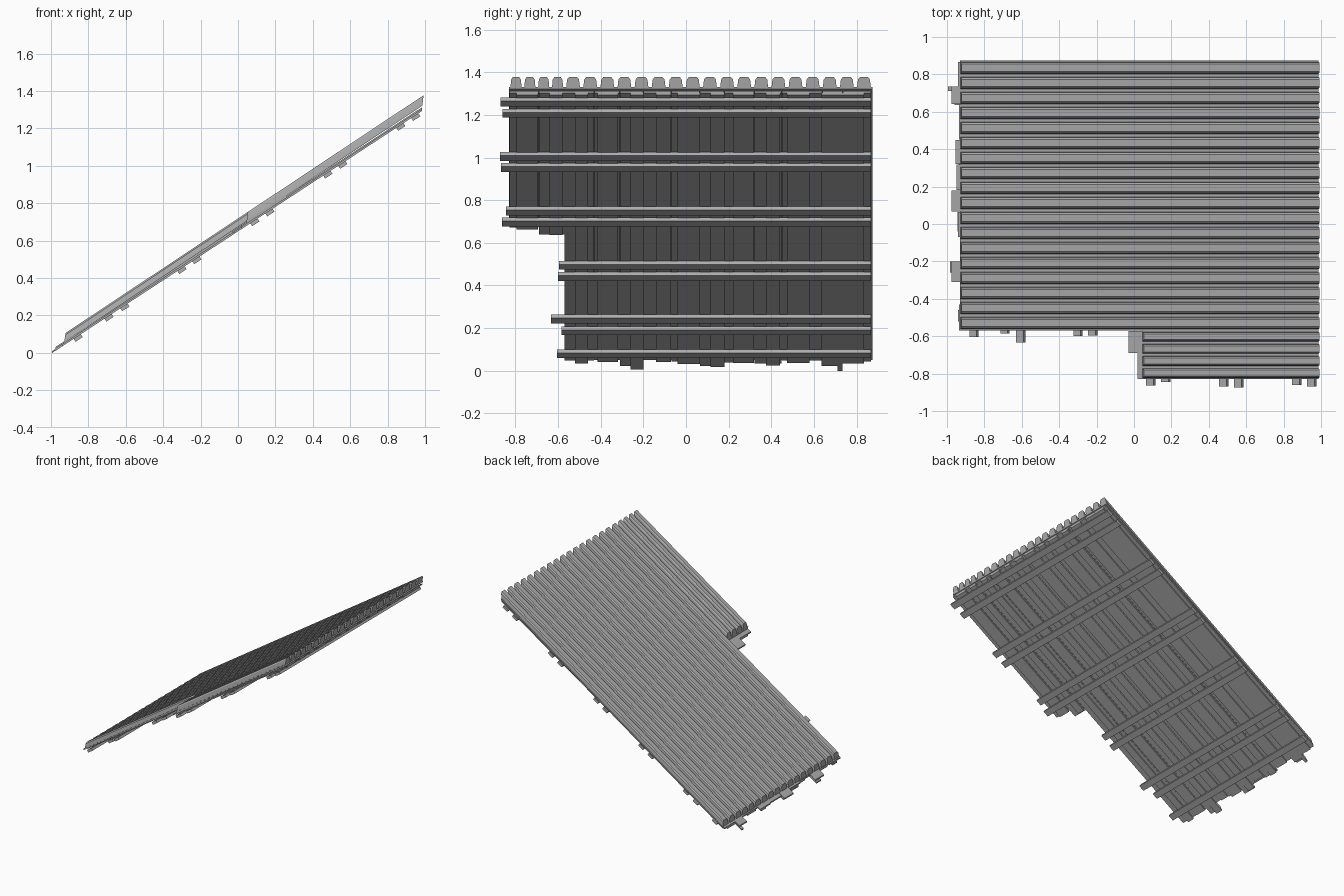
import bpy, bmesh

if "Cube" in bpy.data.objects:
    bpy.data.objects.remove(bpy.data.objects["Cube"])

PITCH = 0.654          # rise of the boards per unit of x
SHEET_PITCH = 0.664    # the metal sheet lies slightly steeper

gray = bpy.data.materials.new("weathered gray")
gray.use_nodes = True
gray.diffuse_color = (0.42, 0.42, 0.42, 1)
gray.node_tree.nodes["Principled BSDF"].inputs["Base Color"].default_value = gray.diffuse_color


def finish(bm, name):
    bmesh.ops.recalc_face_normals(bm, faces=bm.faces)
    mesh = bpy.data.meshes.new(name)
    bm.to_mesh(mesh)
    bm.free()
    mesh.materials.append(gray)
    obj = bpy.data.objects.new(name, mesh)
    bpy.context.collection.objects.link(obj)
    return obj


def sloped_prism(name, outline, x0, x1, pitch, lean=0.0):
    """Extrude a (y, height) outline up the roof slope from x0 to x1."""
    bm = bmesh.new()
    base = min(h for _, h in outline)
    rings = []
    for x in (x0, x1):
        ring = []
        for y, h in outline:
            px = x + lean * (h - base)
            ring.append(bm.verts.new((px, y, h + pitch * px)))
        rings.append(ring)
    a, b = rings
    bm.faces.new(a)
    bm.faces.new(b)
    for i in range(len(a)):
        j = (i + 1) % len(a)
        bm.faces.new((a[i], a[j], b[j], b[i]))
    return finish(bm, name)


def rect(y0, y1, low, high):
    return [(y0, low), (y1, low), (y1, high), (y0, high)]


def ribbed_outline(y0, y1, ribs):
    """Closed section of a sheet with raised, chamfered ribs."""
    low, floor, shoulder, top = 0.667, 0.676, 0.708, 0.718
    step = (y1 - y0) / ribs
    pts = [(y1, low), (y0, low), (y0, floor)]
    for k in range(ribs):
        c = y0 + step * (k + 0.5)
        for f, h in ((-0.40, floor), (-0.35, shoulder), (-0.24, top),
                     (0.24, top), (0.35, shoulder), (0.40, floor)):
            pts.append((c + f * step, h))
    pts.append((y1, floor))
    return pts


# Ribbed metal sheets: the full-length one and the short side extension
sloped_prism("main_sheet", ribbed_outline(-0.57, 0.875, 18), -0.93, 0.985, SHEET_PITCH, 0.15)
sloped_prism("side_sheet", ribbed_outline(-0.83, -0.57, 4), 0.045, 0.985, SHEET_PITCH, 0.15)

# Upper board layer with uneven lower ends
upper = [(-0.83, -0.69, 0.02), (-0.69, -0.57, -0.03),
         (-0.57, -0.43, -0.935), (-0.43, -0.31, -0.93), (-0.31, -0.20, -0.975),
         (-0.20, -0.07, -0.93), (-0.07, 0.065, -0.94), (0.065, 0.18, -0.975),
         (0.18, 0.32, -0.95), (0.32, 0.45, -0.955), (0.45, 0.64, -0.935),
         (0.64, 0.735, -0.975), (0.735, 0.868, -0.94)]
for i, (y0, y1, x0) in enumerate(upper):
    sloped_prism(f"upper_board_{i + 1}", rect(y0 + 0.001, y1 - 0.001, 0.659, 0.669), x0, 0.985, PITCH)

# Lower board layer, leaving narrow recessed strips between boards
lower = [(-0.795, -0.695, 0.02), (-0.64, -0.58, -0.02),
         (-0.52, -0.46, -0.94), (-0.415, -0.32, -0.93), (-0.26, -0.20, -0.985),
         (-0.14, -0.07, -0.93), (-0.04, 0.065, -0.945), (0.115, 0.18, -0.965),
         (0.22, 0.32, -0.935), (0.375, 0.44, -0.955), (0.475, 0.58, -0.935),
         (0.635, 0.71, -0.96), (0.71, 0.735, -0.995), (0.735, 0.835, -0.94)]
for i, (y0, y1, x0) in enumerate(lower):
    sloped_prism(f"lower_board_{i + 1}", rect(y0, y1, 0.649, 0.659), x0, 0.985, PITCH)

# Cross battens in pairs under the boards: x position and front overhang
battens = [(0.95, -0.87), (0.87, -0.86), (0.56, -0.873), (0.48, -0.868),
           (0.17, -0.845), (0.09, -0.863), (-0.22, -0.595), (-0.30, -0.60),
           (-0.605, -0.633), (-0.69, -0.585), (-0.855, -0.605)]
slope_len = (1 + PITCH ** 2) ** 0.5
ux, uz = 1 / slope_len, PITCH / slope_len
for i, (x, y0) in enumerate(battens):
    bm = bmesh.new()
    z = 0.639 + PITCH * x
    rings = [[bm.verts.new((x + a * ux - n * uz, y, z + a * uz + n * ux))
              for a, n in ((-0.023, -0.01), (0.023, -0.01), (0.023, 0.01), (-0.023, 0.01))]
             for y in (y0, 0.868)]
    bm.faces.new(rings[0])
    bm.faces.new(rings[1])
    for k in range(4):
        j = (k + 1) % 4
        bm.faces.new((rings[0][k], rings[0][j], rings[1][j], rings[1][k]))
    finish(bm, f"cross_batten_{i + 1}")
